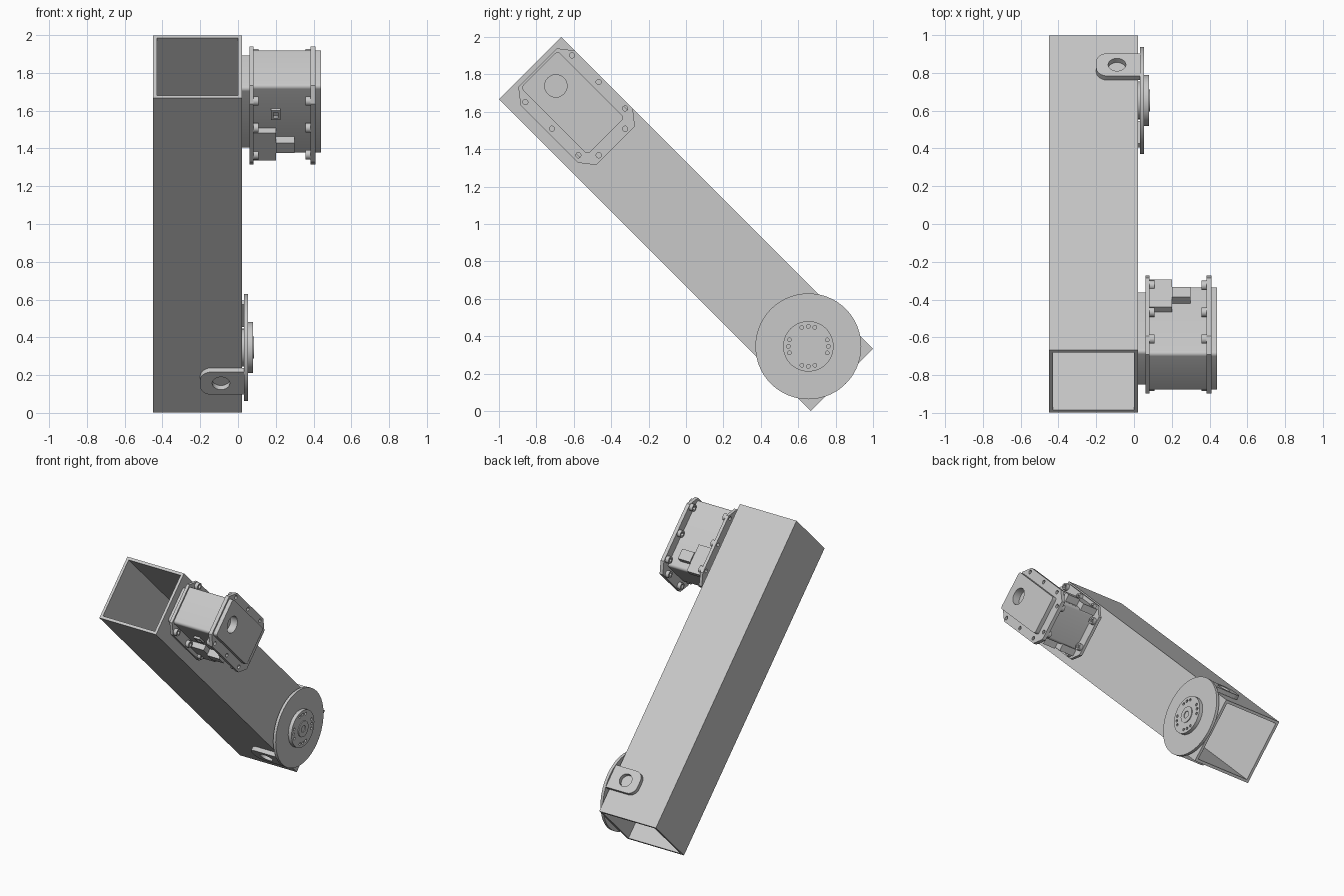
import bpy, bmesh, math
from mathutils import Matrix, Vector

cube = bpy.data.objects.get("Cube")
if cube:
    bpy.data.objects.remove(cube, do_unlink=True)

grey = bpy.data.materials.new("light_grey")
grey.use_nodes = True
COLOUR = (0.58, 0.58, 0.58, 1)
grey.diffuse_color = COLOUR
grey.node_tree.nodes["Principled BSDF"].inputs["Base Color"].default_value = COLOUR

# Arm axes: X sideways, U down along the tube, V across it
X = Vector((1, 0, 0))
U = Vector((0, 1, -1)).normalized()
V = Vector((0, 1, 1)).normalized()
parts = []


def frame(ax, ay):
    az = ax.cross(ay)
    m = Matrix((ax, ay, az)).transposed().to_4x4()
    m.translation = (0, 0, 1)
    return m


SIDE = frame(U, V)     # extrudes along X
SECTION = frame(X, V)  # extrudes along the tube
FACE = frame(X, U)     # extrudes along V


def circle(cx, cy, r, n=20):
    return [(cx + r * math.cos(i * math.tau / n), cy + r * math.sin(i * math.tau / n))
            for i in range(n)]


def rect(x0, x1, y0, y1, radii=(0, 0, 0, 0), seg=5):
    """Rounded rectangle; radii run anticlockwise from the upper right corner."""
    pts = []
    corners = ((x1, y1, -1, -1), (x0, y1, 1, -1), (x0, y0, 1, 1), (x1, y0, -1, 1))
    for k, ((x, y, sx, sy), r) in enumerate(zip(corners, radii)):
        if r == 0:
            pts.append((x, y))
            continue
        for i in range(seg + 1):
            a = (k + i / seg) * math.pi / 2
            pts.append((x + sx * r + r * math.cos(a), y + sy * r + r * math.sin(a)))
    return pts


def plate(name, loops, lo, hi, matrix=SIDE):
    """Extrude an outline with holes between two heights."""
    curve = bpy.data.curves.new(name, "CURVE")
    curve.dimensions = "2D"
    curve.fill_mode = "BOTH"
    curve.extrude = (hi - lo) / 2
    for loop in loops:
        s = curve.splines.new("POLY")
        s.points.add(len(loop) - 1)
        for p, (x, y) in zip(s.points, loop):
            p.co = (x, y, 0, 1)
        s.use_cyclic_u = True
    temp = bpy.data.objects.new(name + "_curve", curve)
    bpy.context.collection.objects.link(temp)
    bpy.context.view_layer.update()
    mesh = bpy.data.meshes.new_from_object(
        temp.evaluated_get(bpy.context.evaluated_depsgraph_get()))
    bpy.data.objects.remove(temp, do_unlink=True)
    bpy.data.curves.remove(curve)
    bm = bmesh.new()
    bm.from_mesh(mesh)
    bmesh.ops.remove_doubles(bm, verts=bm.verts, dist=1e-5)
    bmesh.ops.recalc_face_normals(bm, faces=bm.faces)
    bmesh.ops.transform(bm, verts=bm.verts,
                        matrix=matrix @ Matrix.Translation((0, 0, (lo + hi) / 2)))
    bm.to_mesh(mesh)
    bm.free()
    mesh.name = name
    mesh.materials.clear()
    mesh.materials.append(grey)
    ob = bpy.data.objects.new(name, mesh)
    bpy.context.collection.objects.link(ob)
    parts.append(ob)
    return ob


# Hollow square tube
plate("square_tube", [rect(-0.45, 0.02, -0.235, 0.235),
                      rect(-0.43, 0.0, -0.215, 0.215)], -1.178, 1.178, SECTION)

# Joint disc with its hub and two side tabs
JOINT = 0.925
plate("joint_spacer", [circle(JOINT, 0, 0.1, 32)], 0.02, 0.032)
plate("joint_disc", [circle(JOINT, 0, 0.283, 72)], 0.032, 0.053)
hub = [circle(JOINT, 0, 0.135, 48)]
for quarter in range(4):
    for step in (-1, 0, 1):
        a = math.radians(45 + 90 * quarter + 19 * step)
        hub.append(circle(JOINT + 0.107 * math.cos(a), 0.107 * math.sin(a), 0.01, 12))
plate("joint_hub", hub, 0.053, 0.08)
plate("hub_ring", [circle(JOINT, 0, 0.058, 32), circle(JOINT, 0, 0.025)], 0.08, 0.086)
tab = [rect(-0.2, 0.04, JOINT - 0.085, JOINT + 0.085, (0, 0.06, 0.06, 0)),
       circle(-0.09, JOINT, 0.047, 28)]
plate("upper_tab", tab, 0.237, 0.268, FACE)
plate("lower_tab", tab, -0.268, -0.237, FACE)

# Motor: body, flanges and end covers
MID = 0.03
screws = [(u, MID + s * 0.177) for u in (-1.068, -0.867, -0.667) for s in (-1, 1)]
screws += [(-0.59, MID + s * 0.1) for s in (-1, 1)]
bearing = circle(-1.014, MID, 0.06, 36)
ROUND = (0.02,) * 4
body = rect(-1.14, -0.634, MID - 0.14, MID + 0.14, ROUND)
flange = [(MID_U + su * a, MID + sv * b)
          for MID_U in (-0.857,)
          for su, sv, pair in ((1, 1, ((0.295, 0.146), (0.218, 0.206))),
                               (-1, 1, ((0.218, 0.206), (0.295, 0.146))),
                               (-1, -1, ((0.295, 0.146), (0.218, 0.206))),
                               (1, -1, ((0.218, 0.206), (0.295, 0.146))))
          for a, b in pair]
holes = [circle(u, v, 0.014, 12) for u, v in screws]
plate("motor_mount", [rect(-1.115, -0.66, MID - 0.13, MID + 0.13, ROUND)], 0.02, 0.06)
plate("motor_body", [body], 0.08, 0.385)
plate("inner_flange", [flange] + holes, 0.06, 0.082)
plate("outer_flange", [flange, bearing] + holes, 0.383, 0.41)
plate("outer_cover", [body, bearing], 0.41, 0.44)

# Screw bosses behind each flange
for i, (u, v) in enumerate(screws):
    ring = [circle(u, v, 0.025, 16), circle(u, v, 0.014, 12)]
    plate(f"inner_boss_{i}", ring, 0.082, 0.108)
    plate(f"outer_boss_{i}", ring, 0.357, 0.383)

# Connector blocks and sockets on both motor sides
for side, s in (("upper", 1), ("lower", -1)):
    def box(name, x0, x1, u0, u1, depth):
        lo, hi = sorted((MID + s * 0.13, MID + s * (0.14 + depth)))
        plate(f"{side}_{name}", [rect(x0, x1, u0, u1)], lo, hi, FACE)
    box("connector", 0.08, 0.2, -0.83, -0.625, 0.04)
    box("socket", 0.2, 0.3, -0.765, -0.69, 0.05)
socket = [rect(0.175, 0.225, -0.975, -0.905), rect(0.187, 0.213, -0.96, -0.92)]
plate("lower_port", socket, MID - 0.155, MID - 0.135, FACE)

# Smooth the round parts, keep the edges sharp
bpy.ops.object.select_all(action="DESELECT")
for ob in parts:
    ob.select_set(True)
bpy.context.view_layer.objects.active = parts[0]
bpy.ops.object.shade_smooth_by_angle(angle=math.radians(30))
